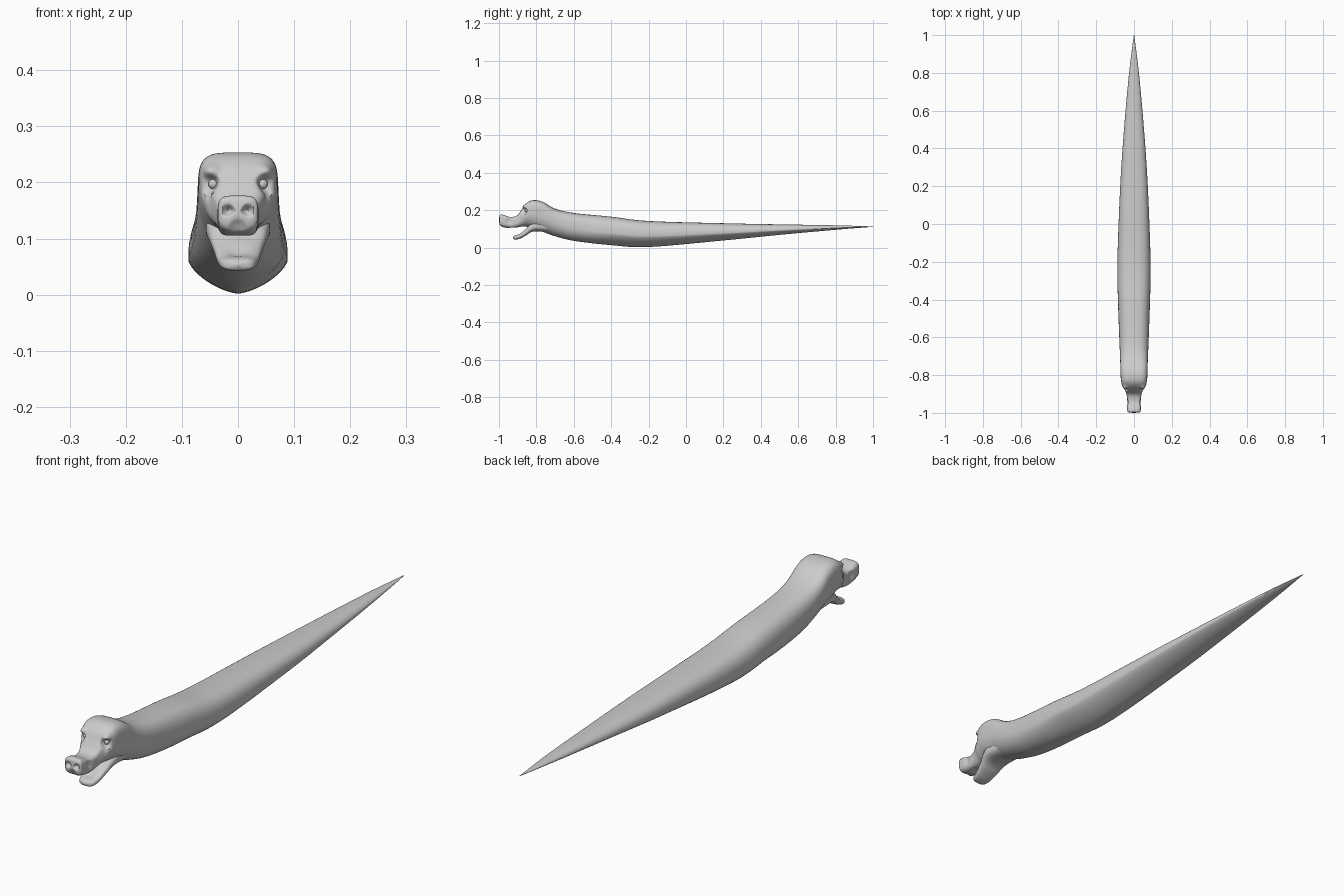
import bpy, bmesh, math
from mathutils import Vector

if "Cube" in bpy.data.objects:
    bpy.data.objects.remove(bpy.data.objects["Cube"])

SEG = 56


def spline(rows, steps):
    """Catmull-Rom through the section rows."""
    out = []
    for i in range(len(rows) - 1):
        p0, p1 = rows[max(i - 1, 0)], rows[i]
        p2, p3 = rows[i + 1], rows[min(i + 2, len(rows) - 1)]
        for s in range(steps):
            t = s / steps
            out.append([0.5 * (2 * b + (c - a) * t + (2 * a - 5 * b + 4 * c - d) * t * t
                               + (3 * b - a - 3 * c + d) * t ** 3)
                        for a, b, c, d in zip(p0, p1, p2, p3)])
    out.append(list(rows[-1]))
    return out


def ramp(y, start, end):
    t = min(max((y - start) / (end - start), 0), 1)
    return t * t * (3 - 2 * t)


def body_shape(y):
    """Widest height, upper and lower roundness: keeled belly, boxy head."""
    return (0.42 + 0.14 * ramp(y, -0.45, -0.78) - 0.07 * ramp(y, -0.88, -0.93),
            2.3 + 0.5 * ramp(y, 0.8, 0) + 1.2 * ramp(y, -0.65, -0.8),
            1.5 + 0.6 * ramp(y, -0.3, -0.65) + 1.1 * ramp(y, -0.84, -0.92))


def jaw_shape(y):
    return 0.5, 3.0, 2.6


def power(v, n):
    return math.copysign(abs(v) ** (2 / n), v)


def shade(ob):
    bpy.ops.object.select_all(action='DESELECT')
    ob.select_set(True)
    bpy.context.view_layer.objects.active = ob
    bpy.ops.object.shade_smooth_by_angle(angle=math.radians(50))


def loft(name, rows, shape, dents):
    """Rows: y, bottom z, top z, half width.
    Dents: centre, radius, push vector, mirrored in x."""
    bm = bmesh.new()
    rings = []
    for y, zb, zt, hw in spline(rows, 7):
        f, upper, lower = shape(y)
        zm = zb + f * (zt - zb)
        ring = []
        for k in range(SEG):
            a = 2 * math.pi * k / SEG
            c, s = math.cos(a), math.sin(a)
            n, h = (upper, zt - zm) if s >= 0 else (lower, zm - zb)
            ring.append(bm.verts.new((max(hw, 0.0005) * power(c, n), y, zm + h * power(s, n))))
        rings.append(ring)
    for r0, r1 in zip(rings, rings[1:]):
        for k in range(SEG):
            j = (k + 1) % SEG
            bm.faces.new((r0[k], r0[j], r1[j], r1[k]))
    bm.faces.new(rings[0])
    bm.faces.new(rings[-1])
    # sculpted hollows and swellings
    for centre, radius, push in dents:
        for side in ((1, -1) if centre[0] else (1,)):
            c = Vector((centre[0] * side, centre[1], centre[2]))
            p = Vector((push[0] * side, push[1], push[2]))
            for v in bm.verts:
                d = (v.co - c).length / radius
                if d < 1:
                    v.co += p * (1 - d * d) ** 2
    bmesh.ops.recalc_face_normals(bm, faces=bm.faces)
    me = bpy.data.meshes.new(name)
    bm.to_mesh(me)
    bm.free()
    ob = bpy.data.objects.new(name, me)
    bpy.context.collection.objects.link(ob)
    shade(ob)


# Tail, body, head and upper jaw as one skin
loft("body_and_head", [
    (1.0, 0.111, 0.113, 0.001),
    (0.8, 0.095, 0.119, 0.026),
    (0.5, 0.068, 0.124, 0.053),
    (0.2, 0.038, 0.130, 0.073),
    (-0.2, 0.003, 0.142, 0.088),
    (-0.4, 0.013, 0.165, 0.085),
    (-0.6, 0.036, 0.185, 0.078),
    (-0.7, 0.061, 0.208, 0.074),
    (-0.76, 0.082, 0.242, 0.072),
    (-0.8, 0.095, 0.253, 0.071),
    (-0.835, 0.108, 0.249, 0.068),
    (-0.862, 0.112, 0.229, 0.060),
    (-0.882, 0.112, 0.198, 0.047),
    (-0.905, 0.107, 0.171, 0.039),
    (-0.94, 0.103, 0.164, 0.036),
    (-0.98, 0.110, 0.176, 0.036),
    (-0.996, 0.120, 0.172, 0.031),
    (-1.0, 0.145, 0.147, 0.001),
], body_shape, [
    ((0.052, -0.868, 0.196), 0.026, (-0.012, 0.018, 0)),    # eye sockets
    ((0.050, -0.862, 0.222), 0.022, (0.002, -0.010, 0)),    # brows
    ((0.036, -0.945, 0.142), 0.022, (-0.007, 0, 0)),        # snout sides
    ((0.017, -1.0, 0.150), 0.013, (0, 0.016, 0)),           # nostrils
    ((0, -1.0, 0.118), 0.020, (0, 0.006, 0.004)),           # lip cleft
    ((0, -0.93, 0.103), 0.030, (0, 0, 0.008)),              # palate
])

# Lower jaw, dropped open
loft("lower_jaw", [
    (-0.74, 0.082, 0.150, 0.056),
    (-0.80, 0.087, 0.143, 0.057),
    (-0.83, 0.081, 0.128, 0.052),
    (-0.855, 0.065, 0.101, 0.044),
    (-0.89, 0.047, 0.074, 0.036),
    (-0.917, 0.043, 0.064, 0.027),
    (-0.925, 0.052, 0.054, 0.001),
], jaw_shape, [
    ((0, -0.885, 0.078), 0.026, (0, 0, -0.005)),            # mouth floor
])

# Eyes set in the sockets
for side, name in ((-1, "eye_right"), (1, "eye_left")):
    bpy.ops.mesh.primitive_uv_sphere_add(segments=20, ring_count=12, radius=0.009,
                                         location=(0.044 * side, -0.853, 0.197))
    bpy.context.object.name = name
    shade(bpy.context.object)
